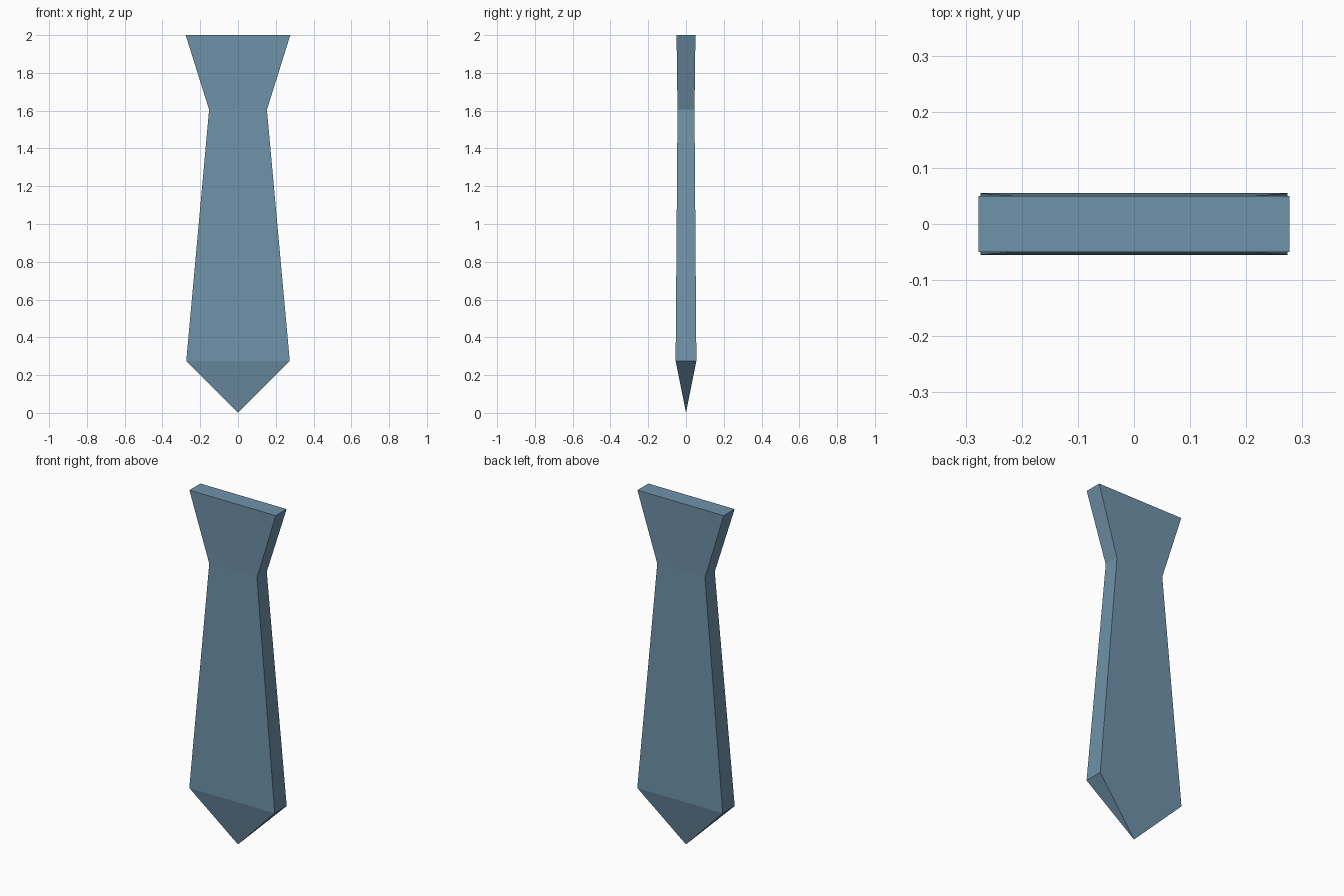
import bpy, bmesh

if "Cube" in bpy.data.objects:
    bpy.data.objects.remove(bpy.data.objects["Cube"])

# Rectangular cross-sections of the necktie: (height, half width, half thickness)
SECTIONS = [(2.0, 0.277, 0.05), (1.605, 0.153, 0.045), (0.275, 0.274, 0.055)]

blue = bpy.data.materials.new("slate blue")
blue.diffuse_color = (0.16, 0.29, 0.40, 1)
blue.use_nodes = True
blue.node_tree.nodes["Principled BSDF"].inputs["Base Color"].default_value = blue.diffuse_color

bm = bmesh.new()
rings = [[bm.verts.new((sx * w, sy * t, z))
          for sx, sy in ((-1, -1), (1, -1), (1, 1), (-1, 1))]
         for z, w, t in SECTIONS]

# Flat top and tapered body
bm.faces.new(rings[0])
for upper, lower in zip(rings, rings[1:]):
    for i in range(4):
        j = (i + 1) % 4
        bm.faces.new((upper[i], lower[i], lower[j], upper[j]))

# Pointed tip
tip = bm.verts.new((0, 0, 0))
for i in range(4):
    bm.faces.new((rings[-1][i], tip, rings[-1][(i + 1) % 4]))

bmesh.ops.recalc_face_normals(bm, faces=bm.faces)
mesh = bpy.data.meshes.new("necktie")
bm.to_mesh(mesh)
bm.free()
mesh.materials.append(blue)
bpy.context.collection.objects.link(bpy.data.objects.new("necktie", mesh))
